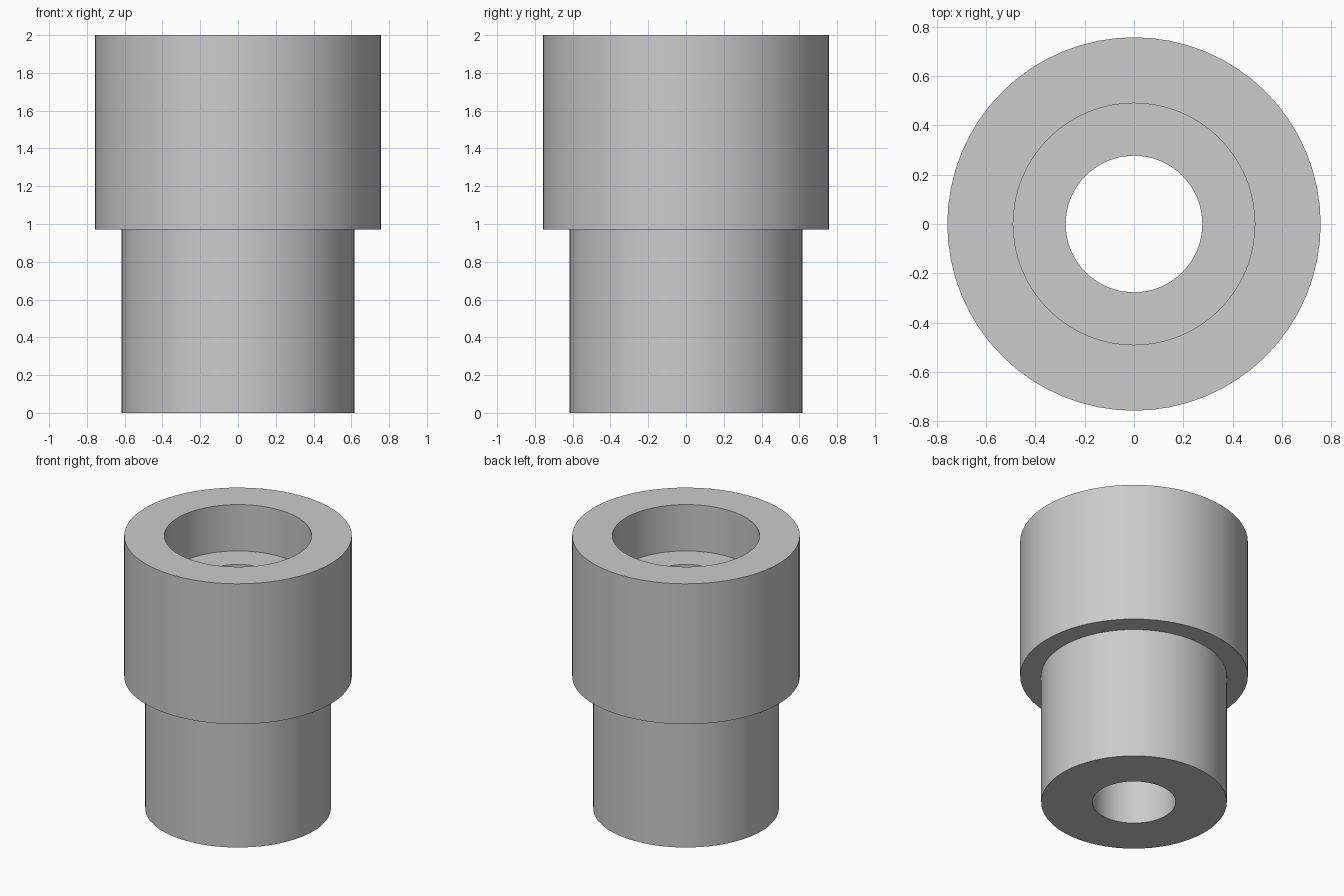
import bpy
import bmesh
import math

cube = bpy.data.objects.get("Cube")
if cube:
    bpy.data.objects.remove(cube, do_unlink=True)

SEGMENTS = 64

# Plain grey material
grey = bpy.data.materials.new("plain grey")
grey.use_nodes = True
colour = (0.6, 0.6, 0.6, 1.0)
grey.diffuse_color = colour
grey.node_tree.nodes["Principled BSDF"].inputs["Base Color"].default_value = colour


def lathe(name, profile, material):
    """Spin a closed (radius, height) profile around the z axis."""
    bm = bmesh.new()
    verts = [bm.verts.new((r, 0, z)) for r, z in profile]
    edges = [bm.edges.new((v, verts[(i + 1) % len(verts)])) for i, v in enumerate(verts)]
    bmesh.ops.spin(bm, geom=verts + edges, cent=(0, 0, 0), axis=(0, 0, 1),
                   angle=math.tau, steps=SEGMENTS, use_merge=True)
    bmesh.ops.remove_doubles(bm, verts=bm.verts[:], dist=0.0001)
    bmesh.ops.recalc_face_normals(bm, faces=bm.faces[:])
    mesh = bpy.data.meshes.new(name)
    bm.to_mesh(mesh)
    bm.free()
    mesh.materials.append(material)
    obj = bpy.data.objects.new(name, mesh)
    bpy.context.collection.objects.link(obj)
    bpy.ops.object.select_all(action="DESELECT")
    obj.select_set(True)
    bpy.context.view_layer.objects.active = obj
    bpy.ops.object.shade_smooth_by_angle(angle=math.radians(30))
    return obj


# Stepped sleeve: wide head, narrow shank, through bore and counterbore
head_r, shank_r, counterbore_r, bore_r = 0.757, 0.617, 0.49, 0.277
top_z, step_z, ledge_z = 2.0, 0.97, 1.66
lathe("stepped_bushing", [
    (bore_r, 0), (shank_r, 0),
    (shank_r, step_z), (head_r, step_z),
    (head_r, top_z), (counterbore_r, top_z),
    (counterbore_r, ledge_z), (bore_r, ledge_z),
], grey)
